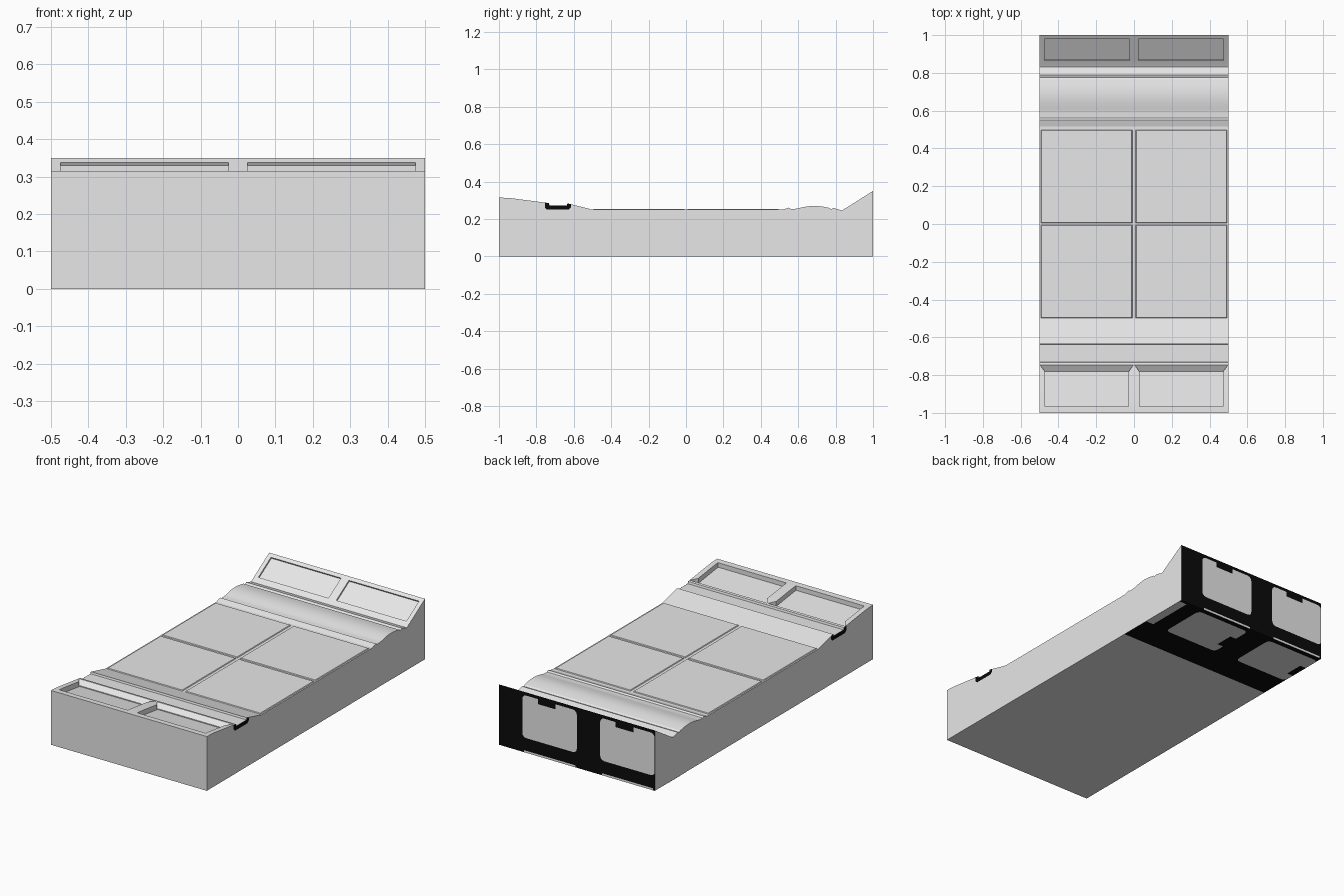
import bpy, bmesh, math

if "Cube" in bpy.data.objects:
    bpy.data.objects.remove(bpy.data.objects["Cube"])


def material(name, v):
    m = bpy.data.materials.new(name)
    m.diffuse_color = (v, v, v, 1)
    m.use_nodes = True
    m.node_tree.nodes["Principled BSDF"].inputs["Base Color"].default_value = m.diffuse_color
    return m


GREY = material("light grey", 0.8)
BLACK = material("black", 0.003)


def finish(name, bm, mat):
    me = bpy.data.meshes.new(name)
    bm.to_mesh(me)
    bm.free()
    ob = bpy.data.objects.new(name, me)
    bpy.context.collection.objects.link(ob)
    me.materials.append(mat)
    return ob


def hull(name, pts, mat=GREY):
    bm = bmesh.new()
    vs = [bm.verts.new(p) for p in pts]
    bmesh.ops.convex_hull(bm, input=vs)
    bmesh.ops.dissolve_limit(bm, angle_limit=0.001, verts=bm.verts, edges=bm.edges)
    bmesh.ops.recalc_face_normals(bm, faces=bm.faces)
    return finish(name, bm, mat)


def sheet(name, pts, mat, normal):
    # single flat face looking along the given normal
    bm = bmesh.new()
    f = bm.faces.new([bm.verts.new(p) for p in pts])
    f.normal_update()
    if sum(a * b for a, b in zip(f.normal, normal)) < 0:
        f.normal_flip()
    return finish(name, bm, mat)


# Side profile: front deck, channel, floor, humped sill, back slope
prof = [(-1, 0), (-1, .315), (-.94, .312), (-.745, .287), (-.733, .285), (-.73, .273),
        (-.637, .273), (-.634, .284), (-.61, .278), (-.5, .25),
        (.515, .25), (.55, .261), (.56, .254), (.585, .255)]
for i in range(11):
    t = i / 10
    prof.append((.595 + .17 * t, .256 + .004 * t + .012 * math.sin(math.pi * t)))
prof += [(.775, .253), (.79, .259), (.832, .246), (.842, .251), (1, .35), (1, 0)]

bm = bmesh.new()
face = bm.faces.new([bm.verts.new((-.5, y, z)) for y, z in prof])
ext = bmesh.ops.extrude_face_region(bm, geom=[face])
moved = [g for g in ext["geom"] if isinstance(g, bmesh.types.BMVert)]
bmesh.ops.translate(bm, verts=moved, vec=(1, 0, 0))
bmesh.ops.recalc_face_normals(bm, faces=bm.faces)
body = finish("body", bm, GREY)
body.data.materials.append(BLACK)

# Recess cutters, mirrored left and right
cutters = []
for s in (-1, 1):
    cutters.append(hull("deck_recess_cutter", [
        (s * x, y, z) for x in (.03, .47)
        for y, z in ((-.965, .287), (-.78, .262), (-.965, .4), (-.78, .4))]))
    ramp = [(s * x, -.785, z) for x in (.031, .469) for z in (.264, .4)]
    ramp += [(s * x, -.747, z) for x in (.003, .497) for z in (.2875, .4)]
    cutters.append(hull("deck_ramp_cutter", ramp))
    # slope panels: cut along the slope direction
    slope = lambda y: .251 + (y - .842) * .099 / .158
    cutters.append(hull("slope_panel_cutter", [
        (s * x, y - d * .53, slope(y) + d * .85) for x in (.025, .475)
        for y in (.865, .98) for d in (-.009, .05)]))

bpy.context.view_layer.objects.active = body
for c in cutters:
    c.hide_render = True
    mod = body.modifiers.new("cut", "BOOLEAN")
    mod.operation, mod.solver, mod.object = "DIFFERENCE", "EXACT", c
    bpy.ops.object.modifier_apply(modifier=mod.name)
for c in cutters:
    bpy.data.objects.remove(c)

# Black back wall and rear part of the underside
bm = bmesh.new()
bm.from_mesh(body.data)
under = [f for f in bm.faces if f.normal.z < -.9]
geom = under + list({e for f in under for e in f.edges}) + list({v for f in under for v in f.verts})
bmesh.ops.bisect_plane(bm, geom=geom, plane_co=(0, .515, 0), plane_no=(0, 1, 0))
for f in bm.faces:
    c = f.calc_center_median()
    back = f.normal.y > .99 and c.y > .99
    below = f.normal.z < -.99 and c.y > .515
    f.material_index = 1 if back or below else 0
bm.to_mesh(body.data)
bm.free()
body.select_set(True)
bpy.ops.object.shade_smooth_by_angle(angle=math.radians(12))

# Four raised floor plates with bevelled rims
for sx in (-1, 1):
    for sy in (-1, 1):
        pts = []
        for z, m in ((.245, 0), (.2545, .006)):
            pts += [(sx * x, sy * y, z) for x in (.006 + m, .495 - m) for y in (.003 + m, .5 - m)]
        hull("floor_plate", pts)


def rounded(u0, u1, v0, v1, r=.025):
    pts = []
    for cx, cy, a0 in ((u1 - r, v1 - r, 0), (u0 + r, v1 - r, 90), (u0 + r, v0 + r, 180), (u1 - r, v0 + r, 270)):
        for k in range(4):
            a = math.radians(a0 + 30 * k)
            pts.append((cx + r * math.cos(a), cy + r * math.sin(a)))
    return pts


def rect(u0, u1, v0, v1):
    return [(u0, v0), (u1, v0), (u1, v1), (u0, v1)]


def on_back(name, pts, mat, off):
    sheet(name, [(u, 1 + off, v) for u, v in pts], mat, (0, 1, 0))


def on_base(name, pts, mat, off):
    sheet(name, [(u, v, -off) for u, v in pts], mat, (0, 0, -1))


# Grey windows and black tabs on the back wall and underside
for x in (0, -.5):
    on_back("back_window", rounded(x, x + .35, .085, .332), GREY, .0006)
    on_back("back_tab", rect(x + .135, x + .25, .303, .333), BLACK, .0012)
    on_back("back_foot_strip", rect(x + .01, x + .34, 0, .012), GREY, .0006)
    on_base("base_window", rounded(x, x + .35, .69, .97), GREY, .0006)
    on_base("base_tab", rect(x - 0, x + .04, .76, .87), BLACK, .0012)
on_base("base_edge_strip", rect(.45, .5, .7, .985), GREY, .0006)

# Black U-shaped end marks of the channel on both sides
mark = [(-.755, .288), (-.733, .285), (-.73, .273), (-.637, .273), (-.634, .284),
        (-.615, .279), (-.615, .262), (-.628, .25), (-.742, .25), (-.755, .262)]
for s in (-1, 1):
    sheet("channel_end_mark", [(s * .5006, y, z) for y, z in mark], BLACK, (s, 0, 0))
